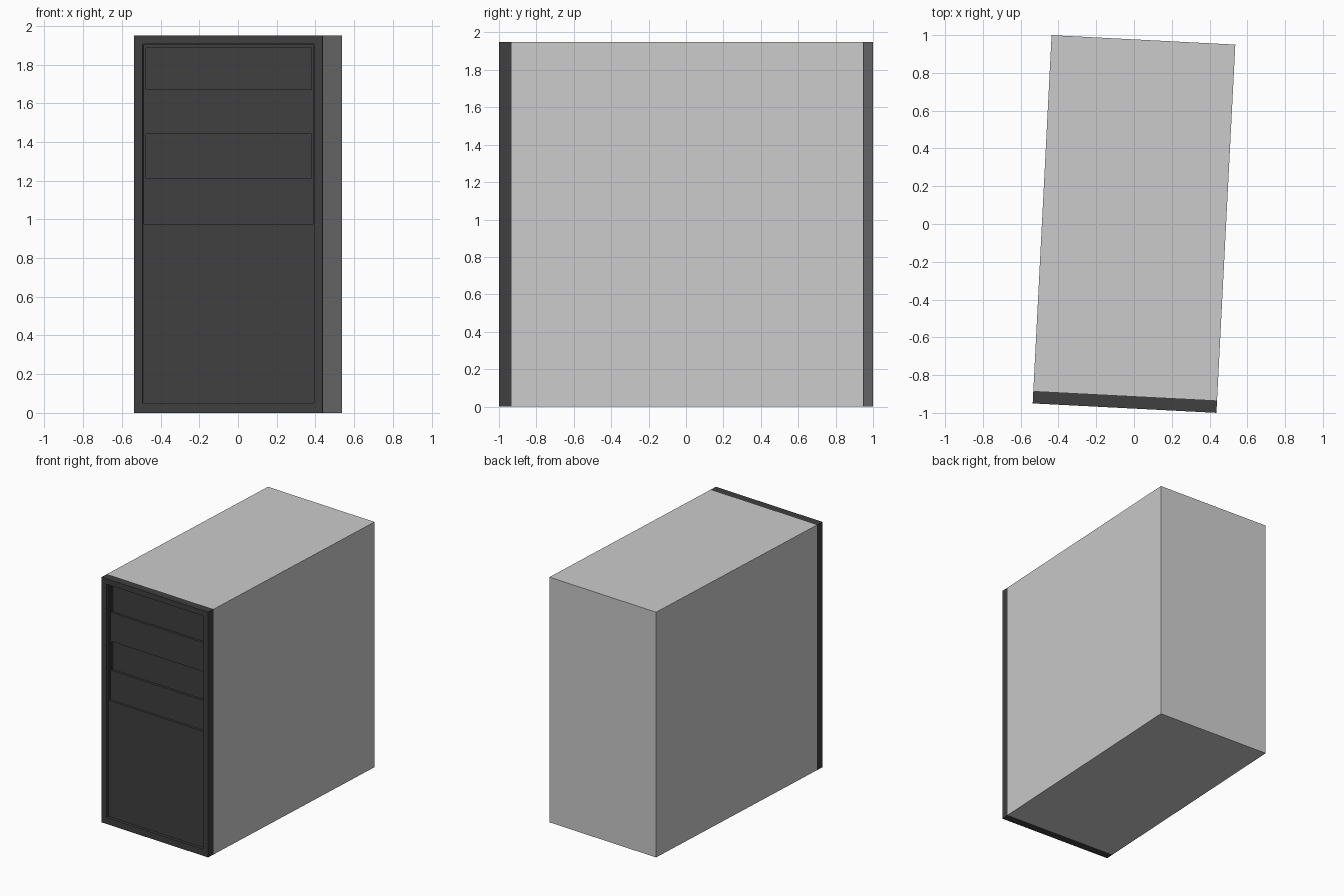
import bpy, bmesh
from math import radians
from mathutils import Matrix

if "Cube" in bpy.data.objects:
    bpy.data.objects.remove(bpy.data.objects["Cube"])

W, D, H = 0.974, 1.952, 1.95      # case width, depth, height
BEZEL = 0.066                     # front panel thickness
FRONT = -D / 2
TURN = Matrix.Rotation(radians(-2.94), 4, 'Z')   # whole case sits slightly turned


def box(name, x0, x1, y0, y1, z0, z1):
    bm = bmesh.new()
    bmesh.ops.create_cube(bm, size=1)
    for v in bm.verts:
        v.co = ((x0 + x1) / 2 + v.co.x * (x1 - x0),
                (y0 + y1) / 2 + v.co.y * (y1 - y0),
                (z0 + z1) / 2 + v.co.z * (z1 - z0))
    bm.transform(TURN)
    me = bpy.data.meshes.new(name)
    bm.to_mesh(me)
    bm.free()
    ob = bpy.data.objects.new(name, me)
    bpy.context.collection.objects.link(ob)
    return ob


def recess(target, half_width, z0, z1, depth):
    cutter = box("recess_cutter", -half_width, half_width,
                 FRONT - 0.1, FRONT + depth, z0, z1)
    mod = target.modifiers.new("recess", 'BOOLEAN')
    mod.operation = 'DIFFERENCE'
    mod.solver = 'EXACT'
    mod.object = cutter
    bpy.context.view_layer.objects.active = target
    bpy.ops.object.modifier_apply(modifier=mod.name)
    bpy.data.objects.remove(cutter)


# Grey case body
box("case_body", -W / 2, W / 2, FRONT + BEZEL, D / 2, 0, H)

# Dark front panel with stepped recesses
panel = box("front_panel", -W / 2, W / 2, FRONT, FRONT + BEZEL, 0, H)
recess(panel, 0.443, 0.052, 1.907, 0.024)    # inset inside the rim
recess(panel, 0.438, 0.975, 1.902, 0.042)    # upper bay area
recess(panel, 0.429, 1.67, 1.885, 0.060)     # top drive slot
recess(panel, 0.429, 1.21, 1.44, 0.060)      # middle drive slot

dark = bpy.data.materials.new("dark_plastic")
dark.diffuse_color = (0.05, 0.05, 0.05, 1)
dark.use_nodes = True
dark.node_tree.nodes["Principled BSDF"].inputs["Base Color"].default_value = dark.diffuse_color
panel.data.materials.append(dark)
